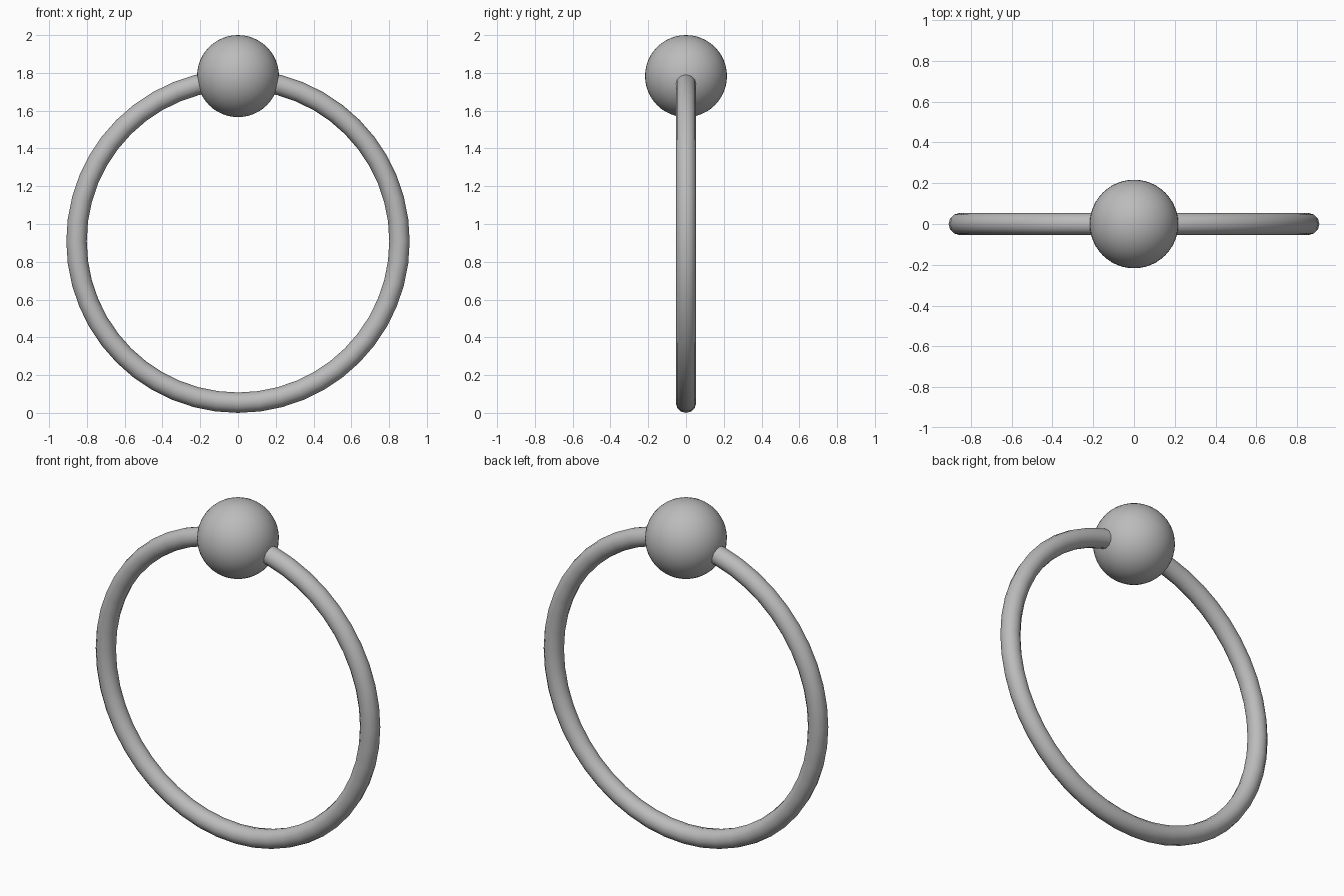
import bpy, math

if "Cube" in bpy.data.objects:
    bpy.data.objects.remove(bpy.data.objects["Cube"])

RING_MAJOR, RING_MINOR = 0.855, 0.054
BEAD_RADIUS = 0.217

steel = bpy.data.materials.new("steel grey")
steel.diffuse_color = (0.5, 0.5, 0.5, 1)
steel.use_nodes = True
steel.node_tree.nodes["Principled BSDF"].inputs["Base Color"].default_value = steel.diffuse_color


def finish(name):
    """Name the new part, colour it and shade it smooth."""
    part = bpy.context.object
    part.name = name
    part.data.materials.append(steel)
    bpy.ops.object.shade_smooth_by_angle(angle=math.radians(40))


# Upright ring resting on the ground
bpy.ops.mesh.primitive_torus_add(
    major_radius=RING_MAJOR, minor_radius=RING_MINOR,
    major_segments=48, minor_segments=12,
    location=(0, 0, RING_MAJOR + RING_MINOR),
    rotation=(math.pi / 2, 0, 0))
finish("ring")

# Bead threaded on the top of the ring
bpy.ops.mesh.primitive_uv_sphere_add(
    radius=BEAD_RADIUS, segments=48, ring_count=24,
    location=(0, 0, 2 - BEAD_RADIUS))
finish("bead")
